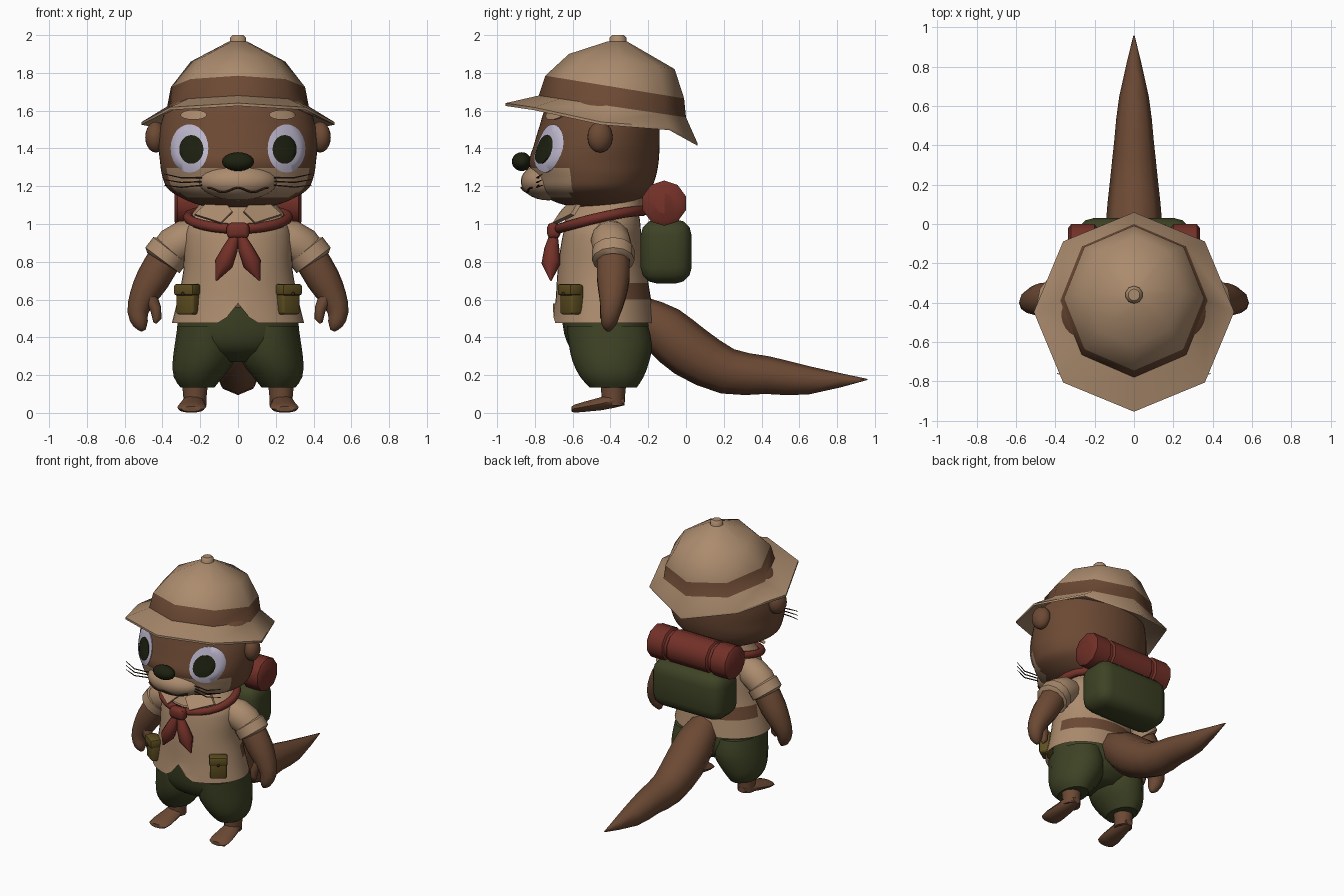
import bpy, bmesh
from math import sin, cos, pi, radians, sqrt
from mathutils import Vector, Matrix
from mathutils.bvhtree import BVHTree

cube = bpy.data.objects.get("Cube")
if cube:
    bpy.data.objects.remove(cube)


def colour(name, r, g, b):
    m = bpy.data.materials.new(name)
    m.use_nodes = True
    m.diffuse_color = (r, g, b, 1)
    bsdf = next(n for n in m.node_tree.nodes if n.type == 'BSDF_PRINCIPLED')
    bsdf.inputs["Base Color"].default_value = (r, g, b, 1)
    bsdf.inputs["Roughness"].default_value = 0.9
    return m


TAN = colour("tan cloth", .41, .26, .155)
BROWN = colour("brown fur", .15, .067, .034)
GREEN = colour("olive green", .048, .055, .018)
RED = colour("dull red", .17, .03, .021)
GOLD = colour("ochre leather", .11, .075, .014)
DARK = colour("dark nose", .012, .015, .005)
WHITE = colour("pale eye", .52, .48, .62)
LINE = colour("dark brown line", .04, .018, .01)


def finish(bm, name, mats, rule=None, angle=45):
    """Turn a bmesh into an object; rule picks a material index from a face centre."""
    bmesh.ops.recalc_face_normals(bm, faces=bm.faces)
    if rule:
        for f in bm.faces:
            f.material_index = rule(f.calc_center_median())
    me = bpy.data.meshes.new(name)
    bm.to_mesh(me)
    bm.free()
    for m in mats:
        me.materials.append(m)
    me.shade_smooth()
    me.set_sharp_from_angle(angle=radians(angle))
    ob = bpy.data.objects.new(name, me)
    bpy.context.collection.objects.link(ob)
    return ob


def skin(name, rings, *mats, rule=None, strips=None, caps=(True, True), closed=False, angle=45):
    """Bridge equal rings of points into a surface."""
    bm = bmesh.new()
    vs = [[bm.verts.new(p) for p in ring] for ring in rings]
    n = len(vs[0])
    pairs = list(zip(vs, vs[1:])) + ([(vs[-1], vs[0])] if closed else [])
    for k, (a, b) in enumerate(pairs):
        for i in range(n):
            f = bm.faces.new((a[i], a[(i + 1) % n], b[(i + 1) % n], b[i]))
            f.material_index = strips[k] if strips else 0
    if caps[0] and not closed:
        bm.faces.new(vs[0])
    if caps[1] and not closed:
        bm.faces.new(vs[-1])
    return finish(bm, name, mats, rule, angle)


def refine(keys, steps):
    """Smooth interpolation through tuples."""
    out = []
    for i in range(len(keys) - 1):
        p = [keys[max(0, min(len(keys) - 1, i + d))] for d in (-1, 0, 1, 2)]
        for s in range(steps):
            t = s / steps
            out.append(tuple(b + t / 2 * (c - a + t * (2 * a - 5 * b + 4 * c - d + t * (3 * (b - c) + d - a)))
                             for a, b, c, d in zip(*p)))
    return out + [tuple(keys[-1])]


def oval(z, hx, front, back, n=32, cx=0, zback=None):
    """Ring seen from above; starts at the front, may tilt towards zback."""
    zb = z if zback is None else zback
    return [Vector((cx + hx * sin(a), (front + back) / 2 + (front - back) / 2 * cos(a),
                    (z + zb) / 2 + (z - zb) / 2 * cos(a)))
            for a in (2 * pi * i / n for i in range(n))]


def tube(name, path, mat, ref=(0, 1, 0), n=10, closed=False, angle=60):
    """Round tube along (x, y, z, radius) points."""
    pts = [Vector(p[:3]) for p in path]
    rings, m = [], len(pts)
    for i, p in enumerate(pts):
        a, b = (i - 1, (i + 1) % m) if closed else (max(i - 1, 0), min(i + 1, m - 1))
        t = (pts[b] - pts[a]).normalized()
        u = t.cross(Vector(ref)).normalized()
        v = u.cross(t)
        rings.append([p + path[i][3] * (u * cos(2 * pi * k / n) + v * sin(2 * pi * k / n)) for k in range(n)])
    return skin(name, rings, mat, closed=closed, angle=angle)


def ball(name, at, size, mat, turn=0, segs=20):
    bm = bmesh.new()
    bmesh.ops.create_uvsphere(bm, u_segments=segs, v_segments=segs // 2, radius=1)
    bm.transform(Matrix.Translation(at) @ Matrix.Rotation(turn, 4, 'Z') @ Matrix.Diagonal((*size, 1)))
    return finish(bm, name, [mat], angle=80)


def box(name, at, size, mat, bevel, turn=0, segs=2):
    bm = bmesh.new()
    bmesh.ops.create_cube(bm, size=1, matrix=Matrix.Diagonal((*size, 1)))
    bmesh.ops.bevel(bm, geom=bm.edges[:], offset=bevel, segments=segs, profile=.5, affect='EDGES')
    bm.transform(Matrix.Translation(at) @ Matrix.Rotation(turn, 4, 'Z'))
    return finish(bm, name, [mat])


# Head: rows are height, half width, front, back
head_rows = [(1.09, .16, -.60, -.30), (1.12, .26, -.70, -.25), (1.18, .365, -.785, -.19),
             (1.25, .40, -.81, -.16), (1.33, .413, -.83, -.145), (1.42, .42, -.805, -.14),
             (1.52, .41, -.775, -.14), (1.62, .37, -.74, -.15), (1.7, .28, -.66, -.2)]
head = skin("head", [oval(*r, n=64) for r in refine(head_rows, 5)], BROWN, TAN, angle=80,
            rule=lambda c: int(c.y < -.61 and 1.14 < c.z < 1.3))
tree = BVHTree.FromPolygons([v.co for v in head.data.vertices], [p.vertices[:] for p in head.data.polygons])


def decal(name, x, z, rx, rz, lift, mat, n=24):
    """Oval plate that follows the face."""
    rings = []
    for rad, up in ((.05, lift), (.4, lift), (.7, lift), (1, lift), (1, -.005)):
        ring = []
        for i in range(n):
            px, pz = x + rad * rx * cos(2 * pi * i / n), z + rad * rz * sin(2 * pi * i / n)
            hit = tree.ray_cast(Vector((px, -2, pz)), Vector((0, 1, 0)))[0]
            ring.append(hit - Vector((0, up, 0)))
        rings.append(ring)
    skin(name, rings, mat, caps=(True, False), angle=60)


# Muzzle, nose and mouth
ball("muzzle", (0, -.73, 1.225), (.21, .145, .1), TAN, segs=28)
ball("nose", (0, -.87, 1.33), (.085, .052, .05), DARK)
mouth = []
for i in range(-8, 9):
    x, z = i * .02, 1.18 + .012 * cos(i * pi / 4)
    y = -.735 - .145 * sqrt(max(.05, 1 - (x / .21) ** 2 - ((z - 1.225) / .1) ** 2))
    mouth.append((x, y, z, .005))
tube("mouth", mouth, LINE, n=6)

# Hat: tilted eight-sided rings from under the brim to the top
brim = oval(1.64, .51, -.955, .06, 8, zback=1.49)
brim[4].z = 1.43
for i in (2, 6):
    brim[i].z = 1.54
hat_rings = [oval(1.65, .35, -.75, -.03, 8, zback=1.54), [p - Vector((0, 0, .015)) for p in brim], brim,
             oval(1.68, .375, -.78, 0, 8, zback=1.565), oval(1.785, .355, -.745, -.01, 8, zback=1.665),
             oval(1.9, .25, -.62, -.06, 8, zback=1.82), oval(1.965, .05, -.42, -.31, 8, zback=1.965)]
skin("hat", hat_rings, TAN, BROWN, strips=[0, 0, 0, 1, 0, 0], angle=50)
skin("hat_knob", [oval(z, r, -.36 - r, -.36 + r, 10) for z, r in ((1.93, .045), (1.985, .045), (2, .03))], TAN)

# Shirt with a notched front hem and a belt at the back
shirt_rows = [(.475, .35, -.705, -.165), (.6, .32, -.69, -.185), (.75, .29, -.68, -.21), (.9, .285, -.66, -.235),
              (.98, .27, -.64, -.24), (1.05, .21, -.6, -.25), (1.11, .14, -.55, -.28)]
shirt_rings = [oval(*r, n=40) for r in refine(shirt_rows, 5)]
for ring in shirt_rings:
    for p in ring:
        if p.y < -.5:
            p.z = max(p.z, .58 - 1.3 * abs(p.x))
skin("shirt", shirt_rings, TAN, BROWN, caps=(False, True),
     rule=lambda c: int(c.y > -.4 and .59 < c.z < .7))
skin("shirt_collar", [oval(1.0, .255, -.65, -.225, 20, zback=1.08), oval(1.1, .19, -.6, -.22, 20, zback=1.14)], TAN)

# Neckerchief
scarf = []
for i in range(24):
    a = 2 * pi * i / 24
    scarf.append((.265 * sin(a), -.45 - .225 * cos(a), 1.07 - .095 * ((1 + cos(a)) / 2) ** 1.5, .027))
tube("scarf_ring", scarf, RED, ref=(0, 0, 1), n=8, closed=True)
box("scarf_knot", (0, -.7, .965), (.12, .07, .085), RED, .025)

# Shorts seat and tail
skin("shorts_seat", [oval(*r, n=24) for r in refine(
    [(.27, .12, -.5, -.27), (.33, .28, -.6, -.2), (.42, .325, -.645, -.18), (.56, .3, -.66, -.2)], 3)], GREEN)
tube("tail", refine([(0, -.24, .52, .1), (0, -.12, .44, .135), (0, .02, .325, .142), (0, .22, .22, .122),
                     (0, .43, .2, .1), (0, .65, .172, .075), (0, .96, .177, .003)], 2), BROWN, ref=(1, 0, 0), n=8)

# Backpack and bedroll
box("backpack", (0, -.105, .855), (.58, .27, .34), GREEN, .085, segs=3)
half = [(.31, .045), (.335, .055), (.335, .1), (.32, .12), (.2, .12), (.19, .105), (.17, .105), (.16, .118)]
tube("bedroll", [(x, -.115, 1.11, r) for x, r in half] + [(-x, -.115, 1.11, r) for x, r in half[::-1]],
     RED, n=10, angle=40).data.update()

# Parts that come in pairs
for s, side in ((1, "left_"), (-1, "right_")):
    def flip(path):
        return [(s * p[0], *p[1:]) for p in path]

    # Eyes, brows, ears and whiskers
    decal(side + "eye", s * .257, 1.4, .1, .128, .007, WHITE)
    decal(side + "pupil", s * .247, 1.395, .064, .076, .013, DARK)
    decal(side + "brow", s * .235, 1.578, .07, .026, .012, TAN)
    ball(side + "ear", (s * .435, -.455, 1.46), (.055, .068, .082), BROWN, turn=s * .3)
    for k in (-1, 0, 1):
        tube(side + "whisker", flip([(.19, -.78, 1.225 + .02 * k, .004), (.3, -.79, 1.22 + .025 * k, .004),
                                     (.39, -.76, 1.235 + .03 * k, .002)]), LINE, n=5)

    # Collar flap
    flap = [Vector((s * x, y, z)) for x, y, z in
            ((.03, -.645, 1.06), (.09, -.685, 1.0), (.23, -.59, 1.045), (.16, -.55, 1.11), (.07, -.6, 1.11))]
    skin(side + "collar_flap", [flap, [p + Vector((0, -.02, .008)) for p in flap]], TAN)

    # Neckerchief tail
    tube(side + "scarf_tail", flip([(.01, -.7, .95, .02), (.04, -.71, .87, .04), (.075, -.715, .79, .05),
                                    (.115, -.715, .7, .004)]), RED, n=8)

    # Sleeve, cuff, arm and thumb
    tube(side + "sleeve", flip([(.2, -.41, .95, .08), (.27, -.4, .92, .105), (.34, -.39, .88, .105),
                                (.385, -.385, .83, .095)]), TAN, n=12)
    tube(side + "cuff", flip([(.355, -.385, .865, .09), (.36, -.385, .86, .113), (.4, -.385, .808, .113),
                              (.405, -.385, .8, .09)]), TAN, n=12, angle=40)
    tube(side + "arm", flip(refine([(.38, -.385, .83, .09), (.45, -.385, .71, .09), (.505, -.39, .61, .072),
                                    (.53, -.4, .53, .055), (.515, -.41, .47, .04), (.5, -.41, .435, .012)], 2)), BROWN)
    tube(side + "thumb", flip([(.47, -.41, .62, .04), (.435, -.425, .55, .03), (.43, -.43, .5, .024),
                               (.44, -.43, .475, .008)]), BROWN, n=8)

    # Shorts leg: height, half width, front, back, centre
    leg = [(.135, .09, -.51, -.26, .215), (.19, .13, -.56, -.225, .21), (.27, .163, -.6, -.195, .183),
           (.36, .165, -.62, -.18, .17), (.46, .15, -.63, -.2, .17)]
    skin(side + "shorts_leg", [oval(*r[:4], n=16, cx=s * r[4]) for r in refine(leg, 2)], GREEN)

    # Ankle and foot
    skin(side + "ankle", [oval(z, w, -.385 - w, -.385 + w, 12, cx=s * .228)
                          for z, w in ((.04, .06), (.09, .062), (.17, .07))], BROWN)
    foot = [(-.325, .03, .04, .08), (-.38, .056, .025, .105), (-.45, .065, .012, .085),
            (-.54, .077, .004, .06), (-.59, .07, .0, .045), (-.605, .05, .006, .034)]
    skin(side + "foot", [[Vector((s * (.235 - (y + .385) * .06) + w * cos(a), y, (lo + hi) / 2 + (hi - lo) / 2 * sin(a)))
                          for a in (pi / 5 * k for k in range(10))] for y, w, lo, hi in foot], BROWN)

    # Belt pouch with flap and button
    turn = s * radians(35)
    out = Vector((sin(turn), -cos(turn), 0))
    at = Vector((s * .262, -.605, .6))
    box(side + "pouch", at, (.115, .08, .16), GOLD, .015, turn)
    box(side + "pouch_flap", at + out * .012 + Vector((0, 0, .052)), (.125, .08, .06), GOLD, .012, turn)
    ball(side + "pouch_button", at + out * .053 + Vector((0, 0, .03)), (.01, .01, .01), LINE, segs=8)
